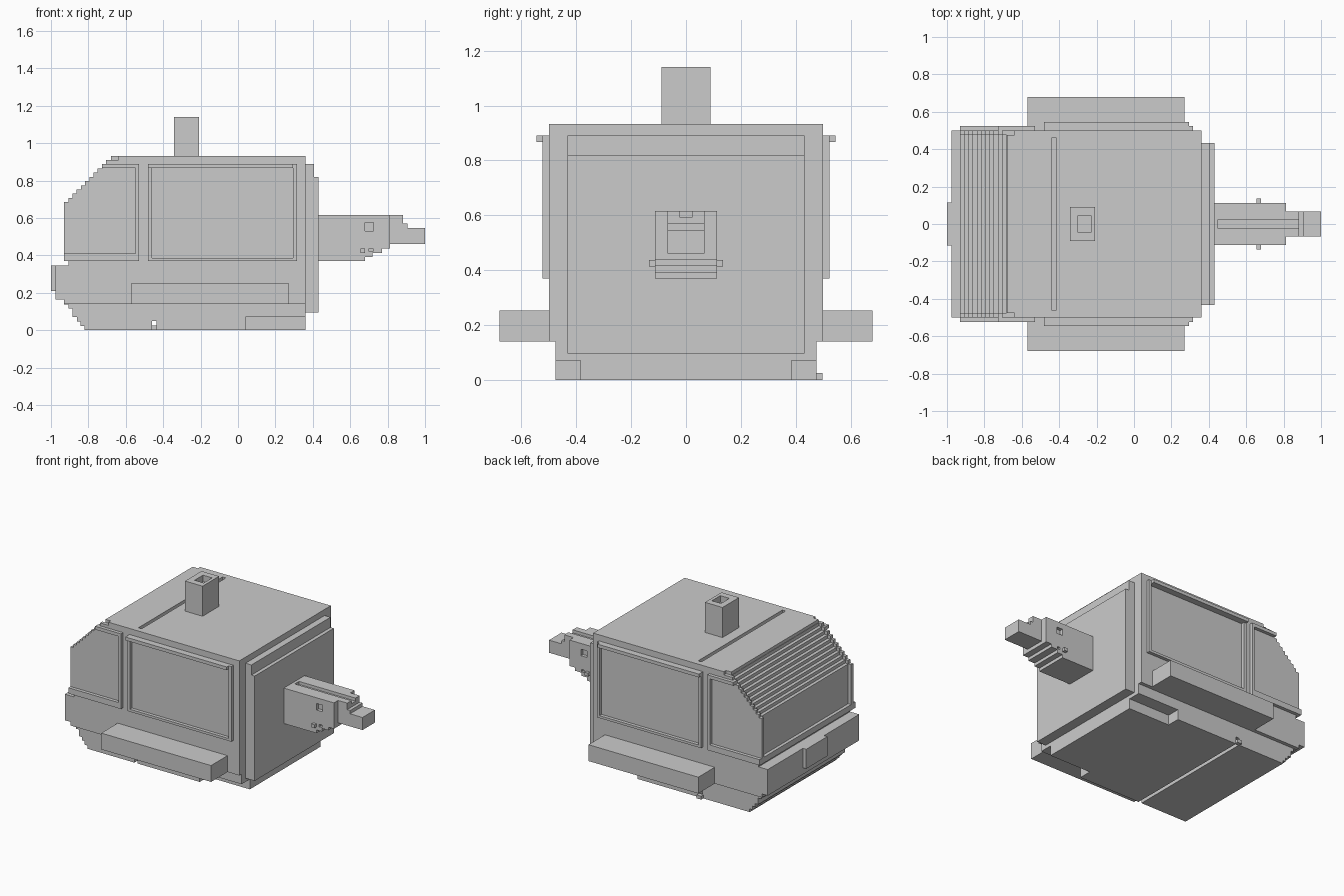
import bpy
import bmesh

if "Cube" in bpy.data.objects:
    bpy.data.objects.remove(bpy.data.objects["Cube"])

STEP = 0.0225


def prism(name, profile, y0, y1):
    """Extrude an (x, z) outline along y."""
    bm = bmesh.new()
    face = bm.faces.new([bm.verts.new((x, y0, z)) for x, z in profile])
    grown = bmesh.ops.extrude_face_region(bm, geom=[face])["geom"]
    moved = [v for v in grown if isinstance(v, bmesh.types.BMVert)]
    bmesh.ops.translate(bm, verts=moved, vec=(0, y1 - y0, 0))
    bmesh.ops.recalc_face_normals(bm, faces=bm.faces)
    mesh = bpy.data.meshes.new(name)
    bm.to_mesh(mesh)
    bm.free()
    obj = bpy.data.objects.new(name, mesh)
    bpy.context.collection.objects.link(obj)
    return obj


def box(name, x, y, z):
    outline = [(x[0], z[0]), (x[1], z[0]), (x[1], z[1]), (x[0], z[1])]
    return prism(name, outline, *y)


def pair(name, x, y, z):
    """Matching boxes on both sides."""
    left = box("left_" + name, x, y, z)
    right = box("right_" + name, x, (-y[1], -y[0]), z)
    return left, right


def cut(target, cutter):
    mod = target.modifiers.new("cut", "BOOLEAN")
    mod.operation = "DIFFERENCE"
    mod.solver = "EXACT"
    mod.object = cutter
    cutter.hide_render = True
    cutter.hide_set(True)
    cutter.display_type = "WIRE"


def stairs(x, z, count, dx, dz):
    """Outline points for a flight of equal steps."""
    points = []
    for i in range(count):
        points += [(x + i * dx, z + i * dz), (x + (i + 1) * dx, z + i * dz)]
    return points


def cab_outline(inset, roof_x):
    slope = stairs(-0.93 + inset, 0.685, 11, STEP, STEP)
    return ([(0.36, 0.37), (-0.93 + inset, 0.37)] + slope[:-1]
            + [(roof_x, slope[-2][1]), (roof_x, 0.932), (0.36, 0.932)])


# Cab: recessed stepped centre between two stepped cheeks
cab = prism("cab_shell", cab_outline(STEP, -0.68), -0.476, 0.476)
prism("left_cheek", cab_outline(0, -0.64), 0.476, 0.5)
prism("right_cheek", cab_outline(0, -0.64), -0.5, -0.476)
box("windscreen_sill", (-0.93, -0.9), (-0.48, 0.48), (0.37, 0.41))

# Lower hull and bumper, with a narrow gap below the cab
box("hull_gap_core", (-0.905, 0.36), (-0.5, 0.5), (0.34, 0.372))
hull = [(0.36, 0.14), (-0.93, 0.14), (-0.93, 0.165), (-0.975, 0.165),
        (-0.975, 0.345), (0.36, 0.345)]
prism("lower_hull", hull, -0.5, 0.5)
box("bumper_plate", (-1.0, -0.97), (-0.115, 0.115), (0.21, 0.345))

# Stepped underside
keel = [(0.36, 0), (0.36, 0.142), (-0.93, 0.142), (-0.93, 0.138),
        (-0.907, 0.138), (-0.907, 0.115), (-0.885, 0.115), (-0.885, 0.07),
        (-0.862, 0.07), (-0.862, 0.047), (-0.842, 0.047), (-0.842, 0.022),
        (-0.82, 0.022), (-0.82, 0)]
base = prism("underside", keel, -0.475, 0.475)
for cutter in pair("rear_notch_cutter", (0.04, 0.4), (0.385, 0.52), (-0.05, 0.07)):
    cut(base, cutter)
cut(base, box("floor_groove_cutter", (-0.46, -0.436), (-0.6, 0.6), (-0.05, 0.05)))
box("groove_stop", (-0.465, -0.43), (0.47, 0.498), (0, 0.024))

# Side boxes
pair("side_box", (-0.57, 0.27), (0.49, 0.68), (0.14, 0.253))

# Large side window frames with a rain lip
FRAME = (0.495, 0.523)
pair("window_sill", (-0.48, 0.315), FRAME, (0.37, 0.387))
pair("window_top", (-0.48, 0.315), FRAME, (0.867, 0.89))
pair("window_front_post", (-0.48, -0.46), FRAME, (0.387, 0.867))
pair("window_back_post", (0.295, 0.315), FRAME, (0.387, 0.867))
pair("rain_lip", (-0.48, 0.295), (0.52, 0.545), (0.867, 0.89))

# Cab side window frames
pair("cab_sill", (-0.93, -0.53), FRAME, (0.37, 0.41))
pair("cab_post", (-0.548, -0.53), FRAME, (0.41, 0.867))
pair("cab_top", (-0.727, -0.53), FRAME, (0.867, 0.89))

# Roof groove and chimney
cut(cab, box("roof_groove_cutter", (-0.44, -0.415), (-0.46, 0.46), (0.908, 1.0)))
chimney = box("chimney", (-0.342, -0.208), (-0.09, 0.09), (0.92, 1.14))
cut(chimney, box("chimney_cutter", (-0.30, -0.23), (-0.046, 0.046), (1.095, 1.2)))

# Stepped end plate
plate = [(0.35, 0.095), (0.43, 0.095), (0.43, 0.82), (0.405, 0.82),
         (0.405, 0.89), (0.35, 0.89)]
prism("end_plate", plate, -0.432, 0.432)

# Tapering arm with a stepped lower edge
arm_outline = ([(0.42, 0.37)] + [(0.68, 0.37), (0.68, 0.392), (0.72, 0.392),
               (0.72, 0.414), (0.77, 0.414), (0.77, 0.436), (0.813, 0.436)]
               + [(0.813, 0.615), (0.42, 0.615)])
arm = prism("arm", arm_outline, -0.113, 0.113)
neck_outline = [(0.8, 0.46), (1.0, 0.46), (1.0, 0.547), (0.905, 0.547),
                (0.905, 0.57), (0.883, 0.57), (0.883, 0.615), (0.8, 0.615)]
neck = prism("arm_tip", neck_outline, -0.068, 0.068)
slot = box("arm_slot_cutter", (0.45, 0.95), (-0.023, 0.023), (0.594, 0.7))
cut(arm, slot)
cut(neck, slot)
for cutter in pair("arm_port_cutter", (0.68, 0.725), (0.09, 0.2), (0.53, 0.575)):
    cut(arm, cutter)
for cutter in pair("arm_hole_cutter", (0.70, 0.722), (0.09, 0.2), (0.42, 0.436)):
    cut(arm, cutter)
pair("arm_peg", (0.656, 0.68), (0.1, 0.135), (0.413, 0.436))
